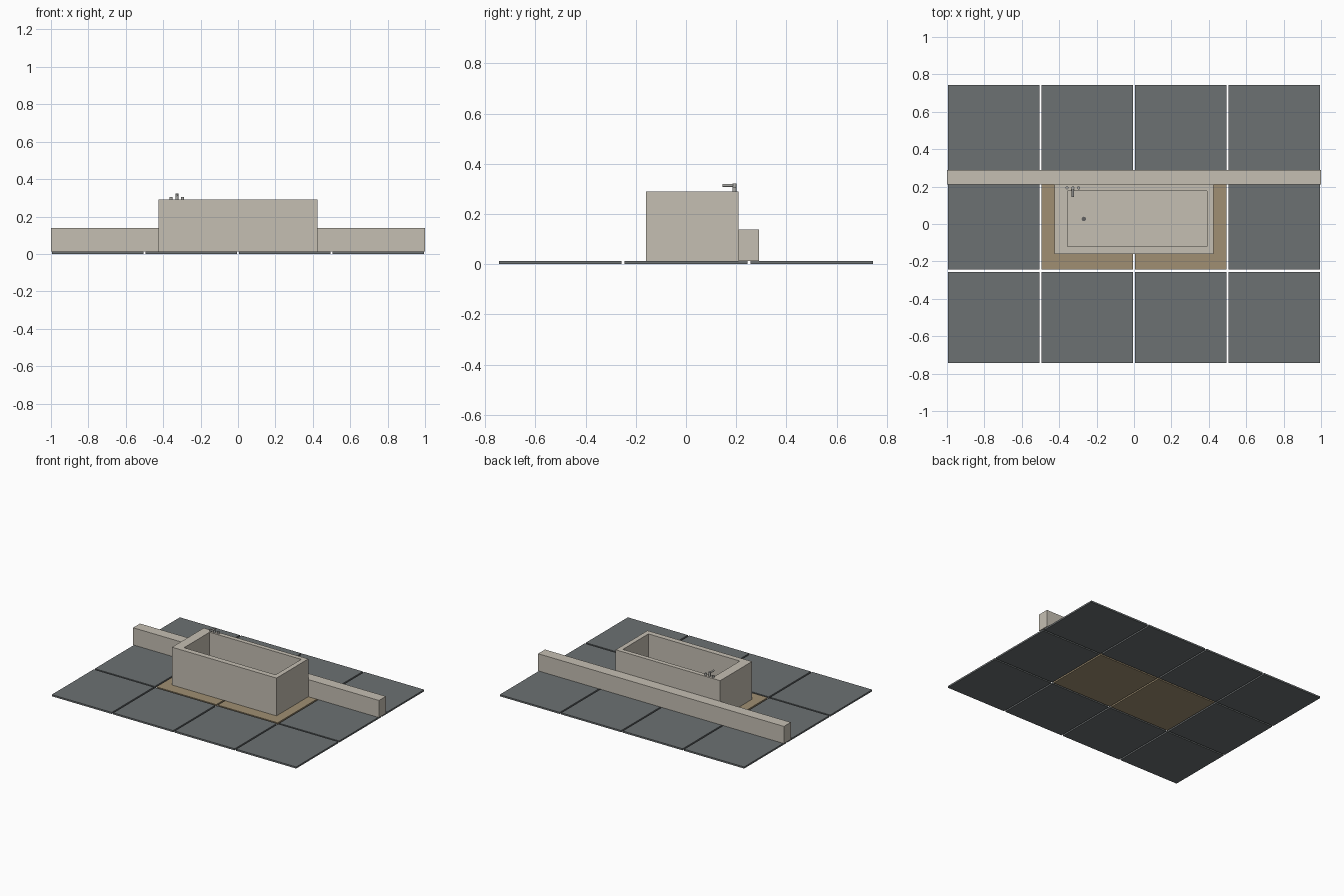
import bpy, bmesh
from mathutils import Matrix, Vector

if "Cube" in bpy.data.objects:
    bpy.data.objects.remove(bpy.data.objects["Cube"])


def material(name, rgb):
    m = bpy.data.materials.new(name)
    m.diffuse_color = (*rgb, 1)
    m.use_nodes = True
    m.node_tree.nodes["Principled BSDF"].inputs["Base Color"].default_value = m.diffuse_color
    return m


STONE = material("pale stone", (0.56, 0.52, 0.45))
SLATE = material("slate grey", (0.15, 0.165, 0.17))
SAND = material("sandy tan", (0.35, 0.275, 0.17))
METAL = material("tap metal", (0.42, 0.42, 0.40))
DARK = material("drain grey", (0.12, 0.12, 0.12))


def finish(name, bm, mat):
    me = bpy.data.meshes.new(name)
    bm.to_mesh(me)
    bm.free()
    me.materials.append(mat)
    ob = bpy.data.objects.new(name, me)
    bpy.context.collection.objects.link(ob)
    return ob


def box_bm(lo, hi):
    lo, hi = Vector(lo), Vector(hi)
    bm = bmesh.new()
    bmesh.ops.create_cube(bm, size=1, matrix=Matrix.Translation((lo + hi) / 2)
                          @ Matrix.Diagonal((*(hi - lo), 1)))
    return bm


def box(name, lo, hi, mat):
    return finish(name, box_bm(lo, hi), mat)


def rod(name, a, b, r, mat, sides=16):
    a, b = Vector(a), Vector(b)
    d = b - a
    bm = bmesh.new()
    bmesh.ops.create_cone(bm, cap_ends=True, segments=sides, radius1=r, radius2=r, depth=d.length,
                          matrix=Matrix.Translation((a + b) / 2)
                          @ d.to_track_quat('Z', 'Y').to_matrix().to_4x4())
    # Smooth round side, flat caps
    for f in bm.faces:
        f.smooth = len(f.verts) == 4
    for e in bm.edges:
        e.smooth = all(f.smooth for f in e.link_faces)
    return finish(name, bm, mat)


# Floor tiles: 4 x 3 grid, the middle pair in sand
TOP, HALF = 0.012, 0.244
for i in range(4):
    for j in range(3):
        x, y = -0.75 + 0.5 * i, -0.5 + 0.5 * j
        sandy = j == 1 and i in (1, 2)
        box("sand_tile" if sandy else "slate_tile", (x - HALF, y - HALF, 0),
            (x + HALF, y + HALF, TOP), SAND if sandy else SLATE)

# Low wall behind the basin
box("low_wall", (-1, 0.21, TOP), (1, 0.29, 0.138), STONE)

# Basin: solid block whose top is inset to the rim line and sunk
RIM, BED = 0.29, 0.05
bm = box_bm((-0.425, -0.16, TOP), (0.425, 0.21, RIM))
bm.normal_update()
lid = next(f for f in bm.faces if f.normal.z > 0.9)
bmesh.ops.inset_region(bm, faces=[lid], thickness=0.03)
for v in lid.verts:
    v.co.x = -0.355 if v.co.x < 0 else 0.39
    v.co.y = -0.12 if v.co.y < 0 else 0.177
inner = bmesh.ops.extrude_discrete_faces(bm, faces=[lid])["faces"][0]
for v in inner.verts:
    v.co.z = BED
bmesh.ops.recalc_face_normals(bm, faces=bm.faces)
finish("basin", bm, STONE)

# Drain disc on the basin bed
rod("drain", (-0.268, 0.027, BED), (-0.268, 0.027, BED + 0.004), 0.012, DARK)

# Tap: central riser with spout, a handle either side
TX, TY = -0.327, 0.193
rod("tap_riser", (TX, TY, RIM), (TX, TY, 0.322), 0.008, METAL)
rod("tap_spout", (TX, TY, 0.314), (TX, 0.145, 0.314), 0.006, METAL)
for side in (-1, 1):
    x = TX + side * 0.031
    rod("tap_handle", (x, TY, RIM), (x, TY, 0.305), 0.008, METAL)
